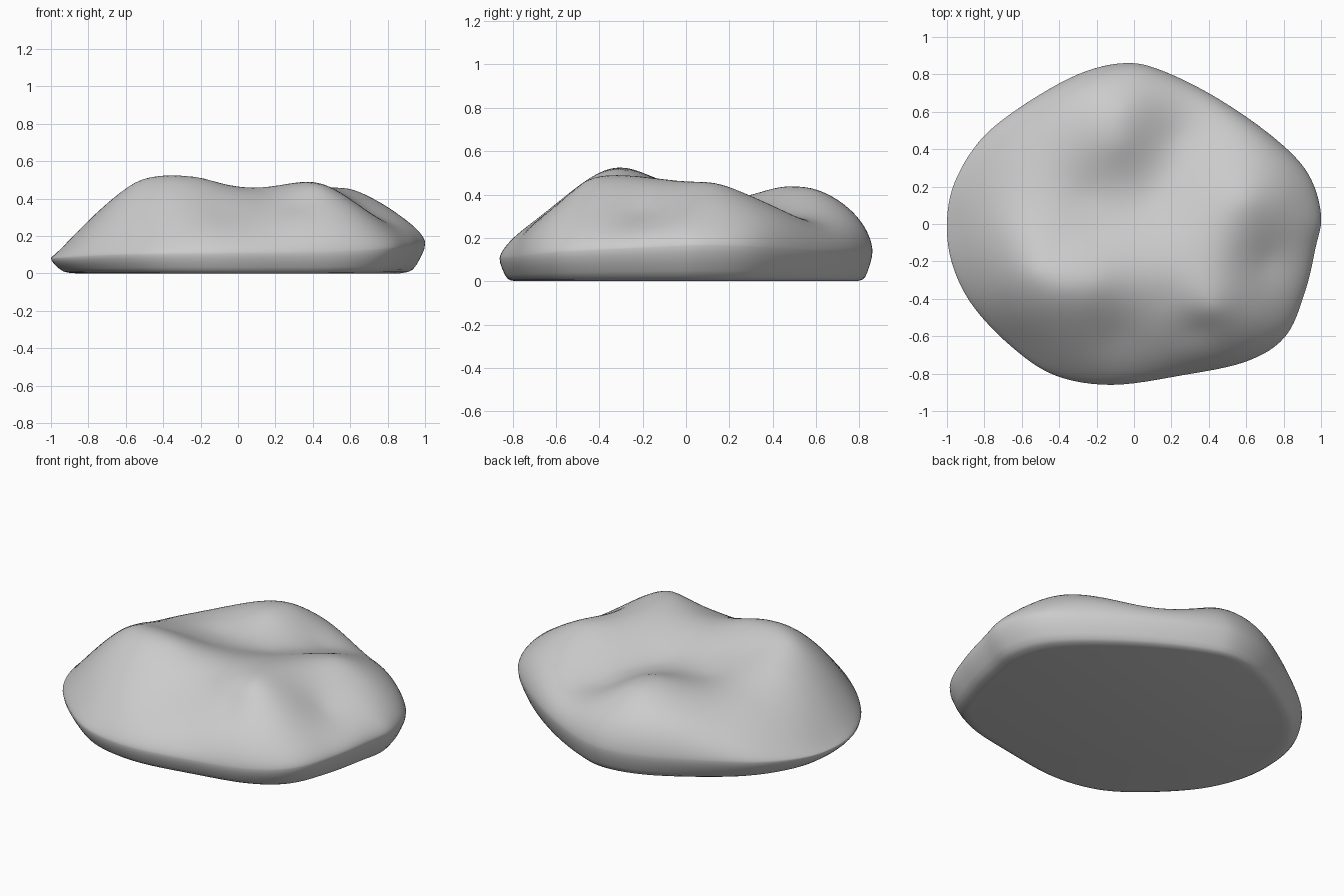
import bpy, bmesh, math
from mathutils import Vector

if "Cube" in bpy.data.objects:
    bpy.data.objects.remove(bpy.data.objects["Cube"])

SEGMENTS, TOP_RINGS = 126, 44

# Widest outline of the rock, counter-clockwise from the right
OUTLINE = [(1, .05), (.93, .27), (.75, .46), (.45, .67), (.15, .82), (-.05, .86), (-.3, .8),
           (-.6, .63), (-.82, .45), (-.96, .22), (-1, 0), (-.97, -.22), (-.86, -.44), (-.65, -.66),
           (-.42, -.81), (-.12, -.86), (.25, -.81), (.6, -.735), (.81, -.6), (.915, -.36), (.97, -.13)]

# Peaks, ridges, hollows and shoulders of the top: x, y, height
LANDMARKS = [(-.38, -.34, .52), (-.53, -.27, .495), (-.2, -.32, .51), (-.4, -.13, .47), (-.6, -.05, .42),
             (-.8, 0, .28), (-.6, .3, .33), (-.2, -.05, .42), (.17, -.4, .437), (.42, -.46, .463),
             (.3, -.45, .45), (.5, -.15, .455), (.6, .12, .45), (.8, .15, .36), (.08, .15, .36),
             (.24, .48, .305), (.47, .42, .34), (-.08, .43, .43), (-.06, .6, .42), (-.4, .48, .37),
             (-.25, .16, .375), (.16, .28, .345),
             (.64, -.52, .345), (.71, -.2, .325), (.35, -.57, .37), (.3, -.68, .3),
             (-.1, -.6, .34), (-.58, -.5, .35), (-.82, -.28, .25),
             (-1, 0, .11), (-.82, .45, .18), (-.6, .63, .25), (-.05, .86, .3), (.45, .67, .26),
             (.93, .27, .27), (.97, -.13, .25), (.81, -.6, .23), (.25, -.81, .21), (-.12, -.86, .19),
             (-.65, -.66, .17)]


def outline_point(u):
    """Smooth closed curve through the outline points."""
    n = len(OUTLINE)
    i, t = int(u * n), u * n - int(u * n)
    a, b, c, d = (Vector(OUTLINE[(i + k) % n]) for k in (-1, 0, 1, 2))
    return b + .5 * t * ((c - a) + t * ((2 * a - 5 * b + 4 * c - d) + t * (3 * (b - c) + d - a)))


def solve(rows):
    """Gaussian elimination on an augmented matrix."""
    n = len(rows)
    for i in range(n):
        p = max(range(i, n), key=lambda k: abs(rows[k][i]))
        rows[i], rows[p] = rows[p], rows[i]
        rows[i] = [v / rows[i][i] for v in rows[i]]
        for k in range(n):
            if k != i:
                f = rows[k][i]
                rows[k] = [v - f * w for v, w in zip(rows[k], rows[i])]
    return [r[-1] for r in rows]


def basis(x, y):
    """Thin-plate terms for each landmark, plus a tilted plane."""
    terms = []
    for px, py, _ in LANDMARKS:
        q = (x - px) ** 2 + (y - py) ** 2
        terms.append(q * math.log(q + 1e-3))
    return terms + [1, x, y]


system = [basis(x, y) + [z] for x, y, z in LANDMARKS]
for pick in (lambda p: 1, lambda p: p[0], lambda p: p[1]):
    system.append([pick(p) for p in LANDMARKS] + [0] * 4)
WEIGHTS = solve(system)


def rim_height(p):
    return .122 + .04 * p.x ** 3 + .02 * p.y


def top_point(edge, t):
    """Top surface at fraction t from the middle, rolled over at the rim."""
    p = edge * t
    height = sum(w * b for w, b in zip(WEIGHTS, basis(p.x, p.y)))
    rim = rim_height(edge)
    return (p.x, p.y, rim + (height - rim) * (1 - t ** 14) ** .6)


# Rock body: rings from the top middle, over the rim and under to the flat base
bm = bmesh.new()
edges = [outline_point(i / SEGMENTS) for i in range(SEGMENTS)]
rings = []
for k in range(1, TOP_RINGS + 1):
    t = math.sin(k / TOP_RINGS * math.pi / 2) ** .9
    rings.append([bm.verts.new(top_point(e, t)) for e in edges])
for scale, drop in ((.996, .8), (.982, .55), (.964, .3), (.947, .13), (.928, .05), (.89, 0)):
    rings.append([bm.verts.new((e.x * scale ** 1.25, e.y * scale ** .75, rim_height(e) * drop))
                  for e in edges])

crown = bm.verts.new(top_point(Vector((0, 0)), 0))
for i in range(SEGMENTS):
    j = (i + 1) % SEGMENTS
    bm.faces.new((crown, rings[0][i], rings[0][j]))
    for upper, lower in zip(rings, rings[1:]):
        bm.faces.new((upper[i], lower[i], lower[j], upper[j]))
bm.faces.new(list(reversed(rings[-1])))
bmesh.ops.recalc_face_normals(bm, faces=bm.faces)

mesh = bpy.data.meshes.new("rock")
bm.to_mesh(mesh)
bm.free()
rock = bpy.data.objects.new("rock", mesh)
bpy.context.collection.objects.link(rock)

# Plain stone colour
stone = bpy.data.materials.new("stone_grey")
stone.use_nodes = True
colour = (.6, .6, .6, 1)
stone.diffuse_color = colour
stone.node_tree.nodes["Principled BSDF"].inputs["Base Color"].default_value = colour
mesh.materials.append(stone)

bpy.context.view_layer.objects.active = rock
rock.select_set(True)
bpy.ops.object.shade_smooth_by_angle(angle=math.radians(60))
